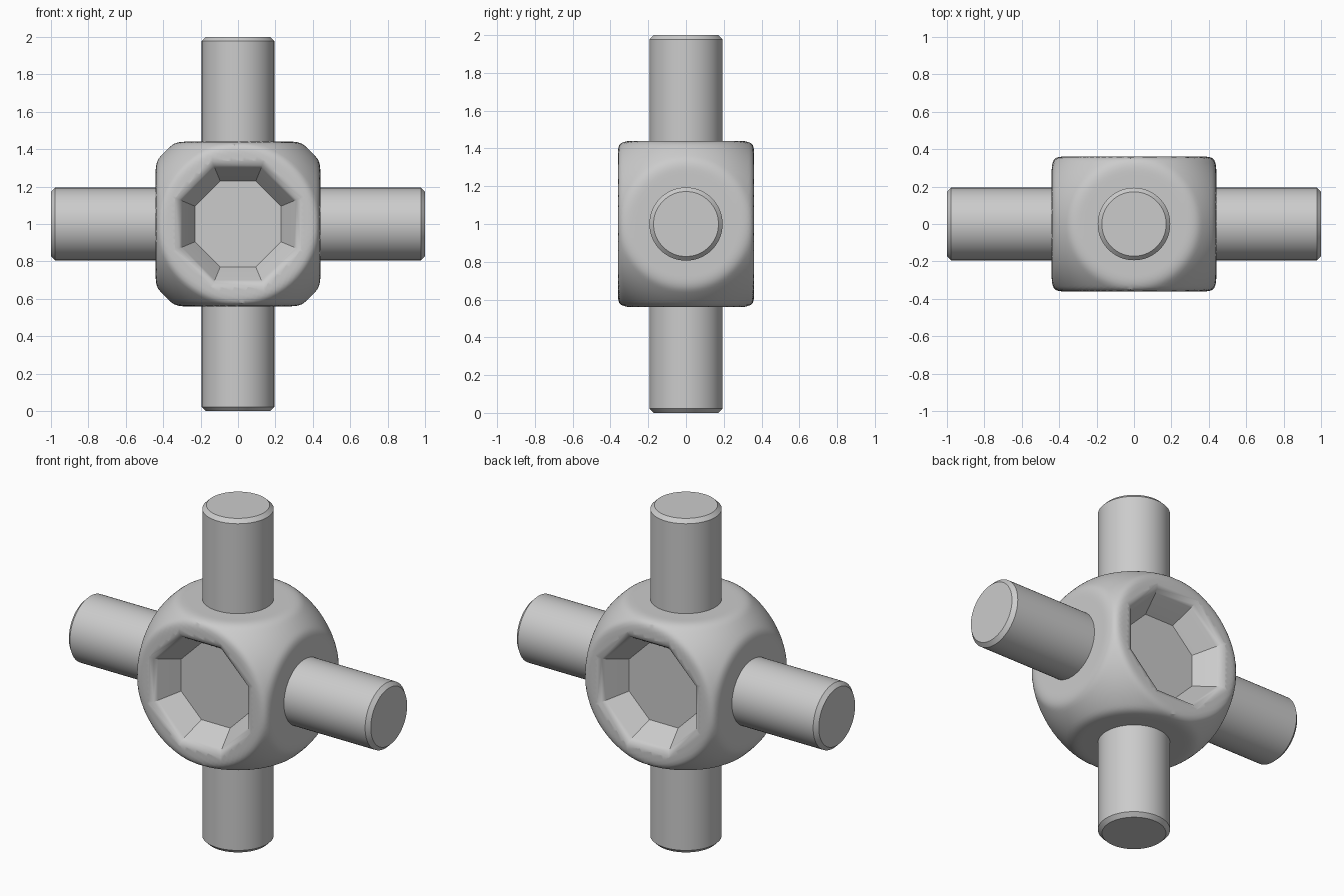
import bpy, bmesh, math
from mathutils import Matrix, Vector

if "Cube" in bpy.data.objects:
    bpy.data.objects.remove(bpy.data.objects["Cube"])

CENTRE = Vector((0, 0, 1))
BALL_R = 0.55
FLATS = Vector((0.44, 0.36, 0.44))   # distance of the flats on each axis
ROUND = 0.025                        # softness of the flat rims
PIN_R, PIN_CHAMFER = 0.194, 0.022

grey = bpy.data.materials.new("plain grey")
grey.use_nodes = True
grey.diffuse_color = (0.6, 0.6, 0.6, 1)
grey.node_tree.nodes["Principled BSDF"].inputs["Base Color"].default_value = (0.6, 0.6, 0.6, 1)


def make_object(name, bm):
    bmesh.ops.recalc_face_normals(bm, faces=bm.faces)
    mesh = bpy.data.meshes.new(name)
    bm.to_mesh(mesh)
    bm.free()
    mesh.materials.append(grey)
    obj = bpy.data.objects.new(name, mesh)
    bpy.context.collection.objects.link(obj)
    return obj


def activate(obj):
    bpy.ops.object.select_all(action='DESELECT')
    obj.select_set(True)
    bpy.context.view_layer.objects.active = obj


def smooth(obj):
    activate(obj)
    bpy.ops.object.shade_smooth_by_angle(angle=math.radians(30))


def soft_min(a, b):
    h = max(ROUND - abs(a - b), 0) / ROUND
    return min(a, b) - h * h * ROUND / 4


# Ball with six flats, their rims gently rounded
bm = bmesh.new()
bmesh.ops.create_icosphere(bm, subdivisions=6, radius=1)
for v in bm.verts:
    d = v.co.normalized()
    r = BALL_R
    for axis in range(3):
        if abs(d[axis]) > 0.1:
            r = soft_min(r, FLATS[axis] / abs(d[axis]))
    v.co = CENTRE + d * r
body = make_object("hub_body", bm)

# Octagonal sockets front and back: (apothem, distance from centre)
SOCKET = [(0.23, 0.21), (0.30, 0.33), (0.313, 0.349), (0.338, 0.361), (0.36, 0.5)]
for side in (-1, 1):
    bm = bmesh.new()
    rings = []
    for apothem, depth in SOCKET:
        rad = apothem / math.cos(math.pi / 8)
        angles = [math.pi / 8 + k * math.pi / 4 for k in range(8)]
        rings.append([bm.verts.new(CENTRE + Vector((rad * math.cos(a), side * depth, rad * math.sin(a))))
                      for a in angles])
    for low, high in zip(rings, rings[1:]):
        for k in range(8):
            n = (k + 1) % 8
            bm.faces.new((low[k], low[n], high[n], high[k]))
    bm.faces.new(rings[0])
    bm.faces.new(rings[-1])
    cutter = make_object("socket_cutter", bm)
    cutter.hide_render = True
    mod = body.modifiers.new("socket", 'BOOLEAN')
    mod.operation = 'DIFFERENCE'
    mod.solver = 'EXACT'
    mod.object = cutter
    activate(body)
    bpy.ops.object.modifier_apply(modifier=mod.name)
    bpy.data.objects.remove(cutter)
smooth(body)


# Chamfered pins on the four remaining flats
def pin(name, angle):
    start, length = 0.3, 0.7
    bm = bmesh.new()
    bmesh.ops.create_cone(bm, cap_ends=True, segments=64, radius1=PIN_R, radius2=PIN_R, depth=length,
                          matrix=Matrix.Translation((0, 0, start + length / 2)))
    rim = [e for e in bm.edges if all(v.co.z > 0.9 for v in e.verts)]
    bmesh.ops.bevel(bm, geom=rim, offset=PIN_CHAMFER, segments=1, affect='EDGES')
    bm.transform(Matrix.Translation(CENTRE) @ Matrix.Rotation(angle, 4, 'Y'))
    smooth(make_object(name, bm))


for i, name in enumerate(("top_pin", "left_pin", "bottom_pin", "right_pin")):
    pin(name, i * math.pi / 2)
